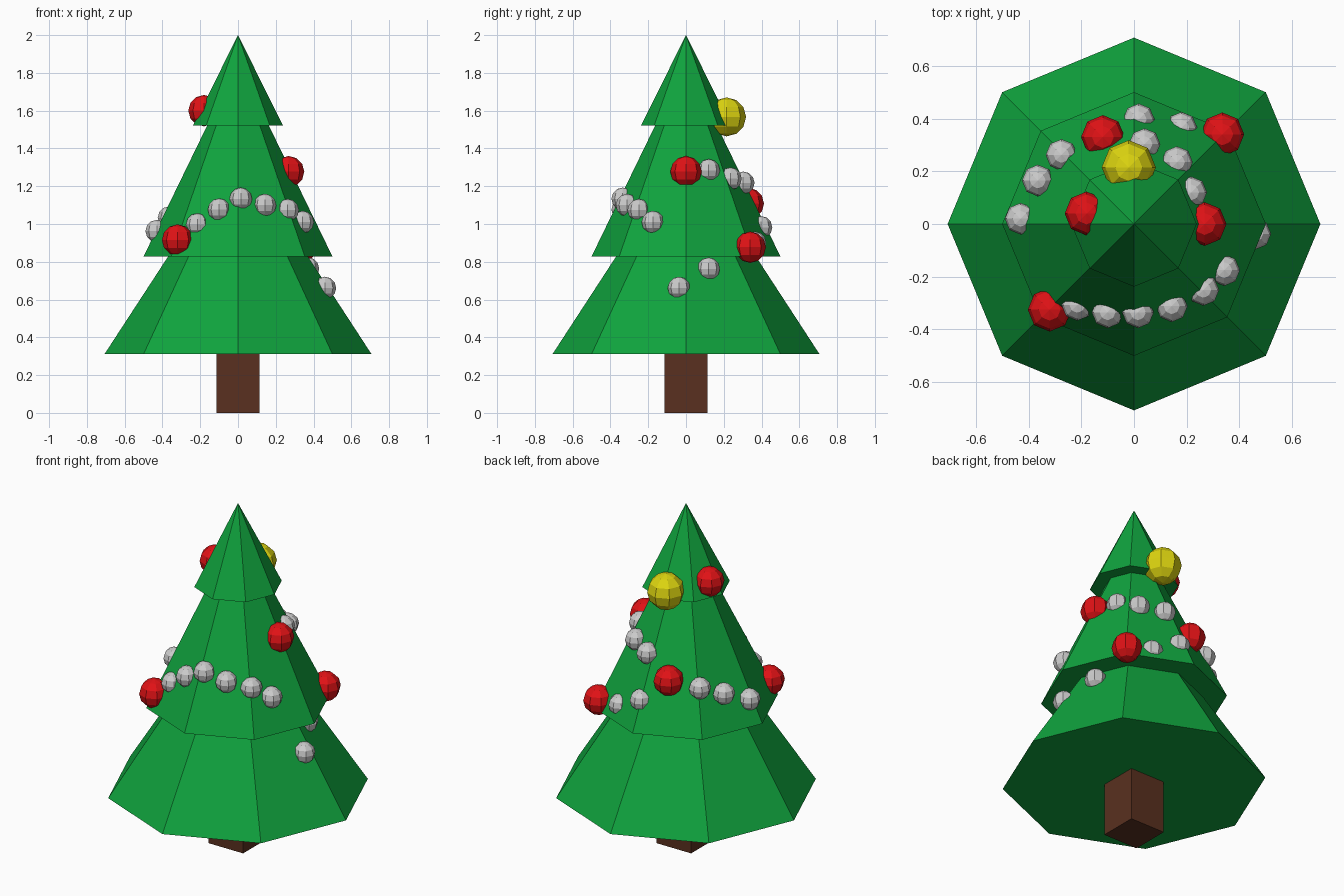
import bpy, bmesh, math
from mathutils import Matrix

if "Cube" in bpy.data.objects:
    bpy.data.objects.remove(bpy.data.objects["Cube"])


def material(name, rgb):
    m = bpy.data.materials.new(name)
    m.diffuse_color = (*rgb, 1.0)
    m.use_nodes = True
    m.node_tree.nodes["Principled BSDF"].inputs["Base Color"].default_value = m.diffuse_color
    return m


GREEN = material("needle_green", (0.005, 0.37, 0.048))
BROWN = material("bark_brown", (0.10, 0.03, 0.014))
RED = material("bauble_red", (0.75, 0.006, 0.008))
YELLOW = material("bauble_yellow", (0.72, 0.66, 0.005))


def add_object(name, bm, mat=None):
    bmesh.ops.recalc_face_normals(bm, faces=bm.faces)
    mesh = bpy.data.meshes.new(name)
    bm.to_mesh(mesh)
    bm.free()
    if mat:
        mesh.materials.append(mat)
    obj = bpy.data.objects.new(name, mesh)
    bpy.context.collection.objects.link(obj)
    return obj


def ball(name, centre, radius, mat=None):
    bm = bmesh.new()
    bmesh.ops.create_uvsphere(bm, u_segments=8, v_segments=6, radius=radius,
                              matrix=Matrix.Translation(centre))
    return add_object(name, bm, mat)


# Three-tier octagonal foliage, turned from a stepped profile (radius, height)
SIDES = 8
profile = [(0.707, 0.311), (0.37, 0.828), (0.50, 0.828),
           (0.163, 1.522), (0.238, 1.522)]
bm = bmesh.new()
rings = []
for r, z in profile:
    angles = [2 * math.pi * i / SIDES for i in range(SIDES)]
    rings.append([bm.verts.new((r * math.cos(a), r * math.sin(a), z)) for a in angles])
bm.faces.new(rings[0])
for low, high in zip(rings, rings[1:]):
    for i in range(SIDES):
        j = (i + 1) % SIDES
        bm.faces.new((low[i], low[j], high[j], high[i]))
tip = bm.verts.new((0, 0, 2.0))
for i in range(SIDES):
    bm.faces.new((rings[-1][i], rings[-1][(i + 1) % SIDES], tip))
add_object("foliage", bm, GREEN)

# Square trunk
bm = bmesh.new()
bmesh.ops.create_cube(bm, size=1, matrix=Matrix.Translation((0, 0, 0.156))
                      @ Matrix.Diagonal((0.226, 0.226, 0.312, 1)))
add_object("trunk", bm, BROWN)

# Large yellow bauble and red baubles
ball("yellow_bauble", (-0.02, 0.215, 1.567), 0.103, YELLOW)
baubles = [(-0.32, -0.325, 0.915), (0.268, 0, 1.277), (-0.18, 0.04, 1.60),
           (0.335, 0.34, 0.877), (-0.118, 0.33, 1.108)]
for i, c in enumerate(baubles):
    ball(f"red_bauble_{i + 1}", c, 0.083, RED)

# Garland beads strung between the baubles
beads = [
    # front run
    (-0.215, -0.307, 0.997), (-0.10, -0.335, 1.076), (0.015, -0.335, 1.133),
    (0.143, -0.312, 1.10), (0.263, -0.25, 1.073), (0.342, -0.175, 1.01),
    # lower right run
    (0.460, -0.037, 0.661), (0.37, 0.12, 0.763),
    # upper back right run
    (0.217, 0.12, 1.284), (0.163, 0.235, 1.24), (0.04, 0.303, 1.218),
    # back run
    (0.18, 0.365, 0.90), (0.018, 0.397, 0.982),
    # left run
    (-0.275, 0.262, 1.078), (-0.365, 0.165, 1.033), (-0.43, 0.02, 0.962),
]
for i, c in enumerate(beads):
    ball(f"garland_bead_{i + 1}", c, 0.06)
